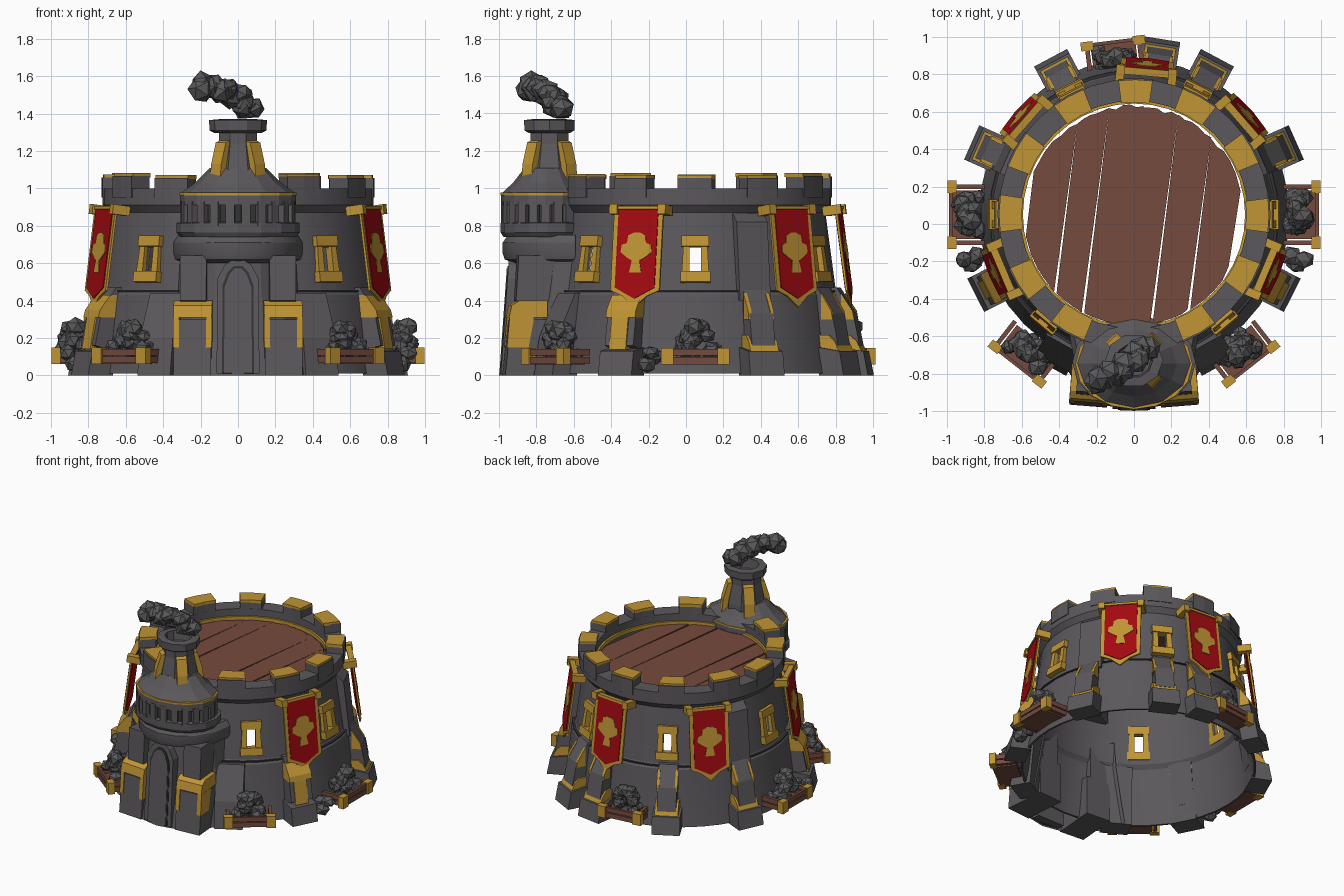
import bpy, bmesh, random
from math import sin, cos, pi, radians, sqrt
from mathutils import Matrix, Vector

random.seed(4)
if "Cube" in bpy.data.objects:
    bpy.data.objects.remove(bpy.data.objects["Cube"])


def material(name, r, g, b):
    m = bpy.data.materials.new(name)
    m.use_nodes = True
    m.diffuse_color = (r, g, b, 1)
    node = m.node_tree.nodes["Principled BSDF"]
    node.inputs["Base Color"].default_value = (r, g, b, 1)
    node.inputs["Roughness"].default_value = 0.9
    return m


STONE = material("stone grey", .105, .098, .105)
DARK = material("dark grey", .035, .034, .036)
COAL = material("coal grey", .1, .098, .103)
GOLD = material("gold", .53, .3, .035)
RED = material("banner red", .36, .003, .005)
WOOD = material("wood brown", .18, .07, .048)

T, I = Matrix.Translation, Matrix()
CENTRE = T((0, .05, 0))


def at(angle, r=0, z=0, tilt=0):
    """Frame on the wall: x points outward, y along the wall, z up."""
    return (CENTRE @ Matrix.Rotation(radians(angle), 4, 'Z') @ T((r, 0, z))
            @ Matrix.Rotation(tilt, 4, 'Y'))


def mesh(name, verts, faces, mat, m=I, smooth=False):
    bm = bmesh.new()
    vs = [bm.verts.new(m @ Vector(v)) for v in verts]
    for f in faces:
        bm.faces.new([vs[i] for i in f])
    bmesh.ops.recalc_face_normals(bm, faces=bm.faces[:])
    data = bpy.data.meshes.new(name)
    bm.to_mesh(data)
    bm.free()
    data.materials.append(mat)
    ob = bpy.data.objects.new(name, data)
    bpy.context.collection.objects.link(ob)
    if smooth:
        bpy.ops.object.select_all(action='DESELECT')
        ob.select_set(True)
        bpy.context.view_layer.objects.active = ob
        bpy.ops.object.shade_smooth_by_angle(angle=radians(25))
    return ob


def extrude(name, pts, a, b, mat, m=I, mode="face"):
    """Extrude an outline: side = (out, up), face = (along, up), top = (out, along)."""
    put = {"side": lambda u, v, w: (u, w, v), "face": lambda u, v, w: (w, u, v),
           "top": lambda u, v, w: (u, v, w)}[mode]
    n = len(pts)
    verts = [put(u, v, w) for w in (a, b) for u, v in pts]
    faces = [range(n), range(n, 2 * n)]
    faces += [(i, (i + 1) % n, (i + 1) % n + n, i + n) for i in range(n)]
    return mesh(name, verts, faces, mat, m)


def box(name, x0, x1, y0, y1, z0, z1, mat, m=I):
    return extrude(name, [(x0, y0), (x1, y0), (x1, y1), (x0, y1)], z0, z1, mat, m, "top")


def lathe(name, prof, n, mat, m=I, closed=False, smooth=False, front_half=False):
    verts = [(r * cos(2 * pi * i / n), r * sin(2 * pi * i / n), z) for r, z in prof for i in range(n)]
    k = len(prof)
    faces = [(j * n + i, j * n + (i + 1) % n, (j + 1) % k * n + (i + 1) % n, (j + 1) % k * n + i)
             for j in range(k if closed else k - 1) for i in range(n // 2 if front_half else 0, n)]
    if not closed and not front_half:
        faces += [range(n), range((k - 1) * n, k * n)]
    return mesh(name, verts, faces, mat, m, smooth)


def rocks(name, items, m=I):
    bm = bmesh.new()
    for pos, r in items:
        turn = Matrix.Rotation(random.uniform(0, pi), 4, (random.random(), 1, random.random()))
        size = Matrix.Diagonal((random.uniform(.85, 1.15), 1, random.uniform(.8, 1), 1))
        bmesh.ops.create_icosphere(bm, subdivisions=1, radius=r, matrix=m @ T(pos) @ size @ turn)
    data = bpy.data.meshes.new(name)
    bm.to_mesh(data)
    bm.free()
    data.materials.append(COAL)
    bpy.context.collection.objects.link(bpy.data.objects.new(name, data))


# Thin round wall, open below, with window holes cut through
wall = lathe("round_wall", [(.83, .01), (.81, .12), (.775, .43), (.75, .46), (.695, .87), (.725, .91),
                            (.725, 1), (.608, 1), (.608, .88), (.68, .87), (.735, .46), (.76, .43),
                            (.795, .12), (.815, .01)], 40, STONE, CENTRE, True, True)
for a in (0, 180, -50, 230, 63, 117):
    cutter = box("window_cutter", -.2, .2, -.03, .03, -.07, .07, DARK, at(a, .73, .62))
    mod = wall.modifiers.new("hole", 'BOOLEAN')
    mod.object, mod.solver = cutter, 'EXACT'
    bpy.context.view_layer.objects.active = wall
    bpy.ops.object.modifier_apply(modifier=mod.name)
    bpy.data.objects.remove(cutter)
    f = at(a, .728, .62, -.15)
    for s in (-1, 1):
        extrude("window_side", [(s * .03, -.12), (s * .075, -.12), (s * .062, .12), (s * .03, .12)],
                -.025, .022, GOLD, f)
    box("window_sill", -.025, .035, -.08, .08, -.125, -.068, GOLD, f)
    box("window_lintel", -.025, .03, -.073, .073, .068, .125, GOLD, f)
lathe("wall_step_line", [(.755, .445), (.772, .445), (.772, .453), (.755, .453)], 40, DARK, CENTRE, True)
lathe("roof_edge_trim", [(.594, .915), (.615, .915), (.615, .945), (.594, .945)], 40, GOLD, CENTRE, True)


# Battlements with gilded tops
def arc(r0, r1, h):
    return [(r * cos(t), r * sin(t)) for r, ts in ((r0, (-h, 0, h)), (r1, (h, 0, -h))) for t in ts]


for k in range(12):
    if k == 9:
        continue
    half = radians(random.uniform(7, 8.2))
    top = random.uniform(1.07, 1.085)
    m = at(30 * k + random.uniform(-1.5, 1.5))
    extrude("merlon", arc(.608, .73, half), .95, top - .015, STONE, m, "top")
    extrude("merlon_cap", arc(.6, .722, half), top - .022, top, GOLD, m, "top")

# Plank roof with gaps
edges = [-.56, -.36, -.2, -.02, .17, .36, .55]
for x0, x1 in zip(edges, edges[1:]):
    xs = [x0 + (x1 - x0) * i / 5 for i in range(6)]
    up = [(x, sqrt(.59 ** 2 - x * x) - random.uniform(0, .025)) for x in xs]
    low = [(x - .014 * (x == x1), -sqrt(.59 ** 2 - x * x)) for x in reversed(xs)]
    extrude("roof_plank", up + low, .905, .925, WOOD, at(-7), "top")

# Buttresses: foot, gilded shoulder and sloping shaft
for a, high in ((62, 0), (118, 0), (24, 0), (156, 0), (81, 0), (-27, 1), (207, 1)):
    m = at(a)
    extrude("buttress_foot", [(.8, 0), (.95, 0), (.925, .13), (.8, .15)], -.1, .1, STONE, m, "side")
    shaft = .085 if high else .068
    extrude("buttress_shaft", [(.79, .13), (.9, .16), (.865, .33), (.775, .47), (.74, .47)],
            -shaft, shaft, STONE, m, "side")
    if high:
        extrude("buttress_gold_cap", [(.77, .31), (.883, .31), (.873, .35), (.81, .43), (.75, .43)],
                -.088, .088, GOLD, m, "side")
        extrude("buttress_gold_face", [(.8, .14), (.91, .14), (.88, .31), (.8, .31)],
                -.055, .045, GOLD, m, "side")
    else:
        extrude("buttress_gold_band", [(.79, .13), (.913, .13), (.885, .185), (.85, .215), (.79, .215)],
                -.083, .083, GOLD, m, "side")
        for s in (-1, 1):
            extrude("buttress_edge", [(.8, .3), (.87, .3), (.862, .345), (.8, .44)],
                    s * .055, s * .075, GOLD, m, "side")
for a in (24, 156):
    extrude("pilaster", [(.73, .4), (.79, .4), (.745, .82), (.69, .87)], -.09, .09, STONE, at(a), "side")


# Hanging banners with a tree ornament
def shield(w, top, shoulder, tip):
    return [(-w, top), (w, top), (w, shoulder), (w * .5, shoulder - .03), (0, tip),
            (-w * .5, shoulder - .03), (-w, shoulder)]


for a in (85, 41, 139, -23, 203):
    m = at(a, .765, .89, -.13)
    extrude("banner_border", shield(.142, 0, -.44, -.53), -.005, .008, GOLD, m)
    extrude("banner_cloth", shield(.115, .01, -.425, -.485), -.009, .013, RED, m)
    half = [(.035, -.345), (.022, -.28), (.05, -.265), (.09, -.235), (.085, -.195), (.055, -.185),
            (.05, -.145), (.02, -.13)]
    extrude("banner_tree", half + [(-x, z) for x, z in reversed(half)], .01, .017, GOLD, m)
    box("banner_rod", -.02, .02, -.13, .13, -.004, .014, GOLD, m)
    for s in (-.14, .14):
        box("banner_bracket", -.07, .03, s - .023, s + .023, -.03, .022, GOLD, m)

# Coal crates around the foot
for a, r, w in ((0, .9, .15), (180, .9, .15), (-52, .94, .15), (232, .94, .15), (97, .85, .14)):
    m = at(a, r)
    box("crate_floor", -.09, .08, -w + .02, w - .02, .06, .075, WOOD, m)
    for z in (.065, .107):
        box("crate_front_plank", .07, .088, -w, w, z, z + .035, WOOD, m)
        for s in (-1, 1):
            box("crate_side_plank", -.1, .08, s * w - .012, s * w + .012, z, z + .035, WOOD, m)
    for s in (-1, 1):
        box("crate_corner", .05, .098, s * w - .033, s * w + .033, .06, .148, GOLD, m)
    heap = []
    for i in range(24):
        h = i / 23
        spread = 1 - .7 * h
        heap.append(((random.uniform(-.08, .05) * spread - .01, random.uniform(-.12, .12) * spread,
                      .11 + .15 * h), random.uniform(.042, .058)))
    rocks("coal_heap", heap, m)
for s in (-1, 1):
    rocks("loose_coal", [((s * .91, -.19, .12), .05), ((s * .84, -.17, .1), .055), ((s * .87, -.21, .06), .055)])


# Forge tower: hollow lower body, then the ringed grille and roof
def oval(y, sx, sy=1):
    return T((0, y, 0)) @ Matrix.Diagonal((sx, sy, 1, 1))


lathe("forge_body", [(.41, 0), (.37, .2), (.33, .42), (.31, .66)], 16, STONE, oval(-.59, 1, 1.0),
      front_half=True)
lathe("forge_brow", [(.29, .6), (.335, .62), (.345, .655), (.345, .71), (.32, .75), (.03, .755)], 16, STONE,
      oval(-.59, 1, 1.13), smooth=True, front_half=True)
lathe("forge_ledge", [(.31, .74), (.33, .765), (.33, .815), (.3, .82)], 16, STONE, oval(-.74, 1, .76))
lathe("grille_recess", [(.275, .8), (.275, .95)], 16, DARK, oval(-.75, 1, .78))
for i in range(22):
    t = 2 * pi * i / 22
    m = T((.295 * cos(t), -.75 + .225 * sin(t), 0)) @ Matrix.Rotation(t, 4, 'Z')
    box("grille_bar", -.03, .012, -.024, .024, .8, .93, STONE, m)
lathe("grille_lintel", [(.31, .91), (.31, .965)], 16, STONE, oval(-.75, 1, .77))
lathe("grille_gold_rim", [(.313, .963), (.313, .977)], 16, GOLD, oval(-.75, 1, .77))
lathe("forge_roof", [(.305, .975), (.23, 1.03), (.15, 1.11)], 12, STONE, oval(-.745, 1, .78))

# Chimney with gilded braces
STACK = T((0, -.73, 0))
lathe("chimney", [(.15, .95), (.14, 1.1), (.11, 1.24), (.11, 1.3)], 8, STONE,
      STACK @ Matrix.Rotation(pi / 8, 4, 'Z'))
lathe("chimney_cap", [(.125, 1.295), (.152, 1.31), (.155, 1.365), (.1, 1.37), (.09, 1.3)], 10, STONE,
      STACK @ Matrix.Diagonal((1, .92, 1, 1)))
for a in (45, 135, 225, 315):
    extrude("chimney_brace", [(.09, 1.03), (.175, 1.03), (.165, 1.13), (.13, 1.245), (.09, 1.26)],
            -.038, .038, GOLD, STACK @ Matrix.Rotation(radians(a), 4, 'Z'), "side")

# Smoke drifting to one side
path = [Vector(p) for p in ((.06, -.68, 1.41), (.01, -.7, 1.48), (-.09, -.78, 1.53), (-.21, -.86, 1.54))]
puffs = []
for p, q in zip(path, path[1:]):
    for i in range(6):
        jitter = Vector([random.uniform(-.025, .025) for _ in range(3)])
        puffs.append((p.lerp(q, i / 5) + jitter, random.uniform(.058, .078)))
rocks("smoke", puffs)

# Arched doorway
FRONT = T((0, -.97, 0)) @ Matrix.Rotation(-pi / 2, 4, 'Z') @ Matrix.Rotation(-.07, 4, 'Y')


def arch(w, h):
    return [(-w, .01), (w, .01), (w * .95, h - .1), (w * .62, h - .03), (w * .25, h), (-w * .25, h),
            (-w * .62, h - .03), (-w * .95, h - .1)]


extrude("door_frame", arch(.115, .62), -.06, .02, STONE, FRONT)
extrude("door_groove", arch(.086, .585), 0, .024, DARK, FRONT)
extrude("door_panel", arch(.075, .57), 0, .028, STONE, FRONT)

# Gilded pillars beside the door
for s in (-1, 1):
    m = T((s * .215, -.6, 0)) @ Matrix.Rotation(-pi / 2 + s * .08, 4, 'Z')
    extrude("pillar_foot", [(.05, 0), (.375, 0), (.345, .3), (.05, .3)], -.1, .1, STONE, m, "side")
    extrude("pillar_gold", [(.15, .31), (.355, .31), (.34, .375), (.3, .4), (.15, .4)],
            -.103, .103, GOLD, m, "side")
    extrude("pillar_shaft", [(.05, .3), (.315, .4), (.3, .64), (.05, .64)], -.07, .07, STONE, m, "side")
    for e in (-.088, .088):
        extrude("pillar_trim", [(.25, .15), (.366, .15), (.352, .31), (.22, .31)],
                e - .016, e + .016, GOLD, m, "side")
    extrude("side_buttress", [(.78, 0), (.93, 0), (.9, .2), (.79, .44), (.74, .44)],
            -.1, .1, STONE, at(-90 + s * 29), "side")
